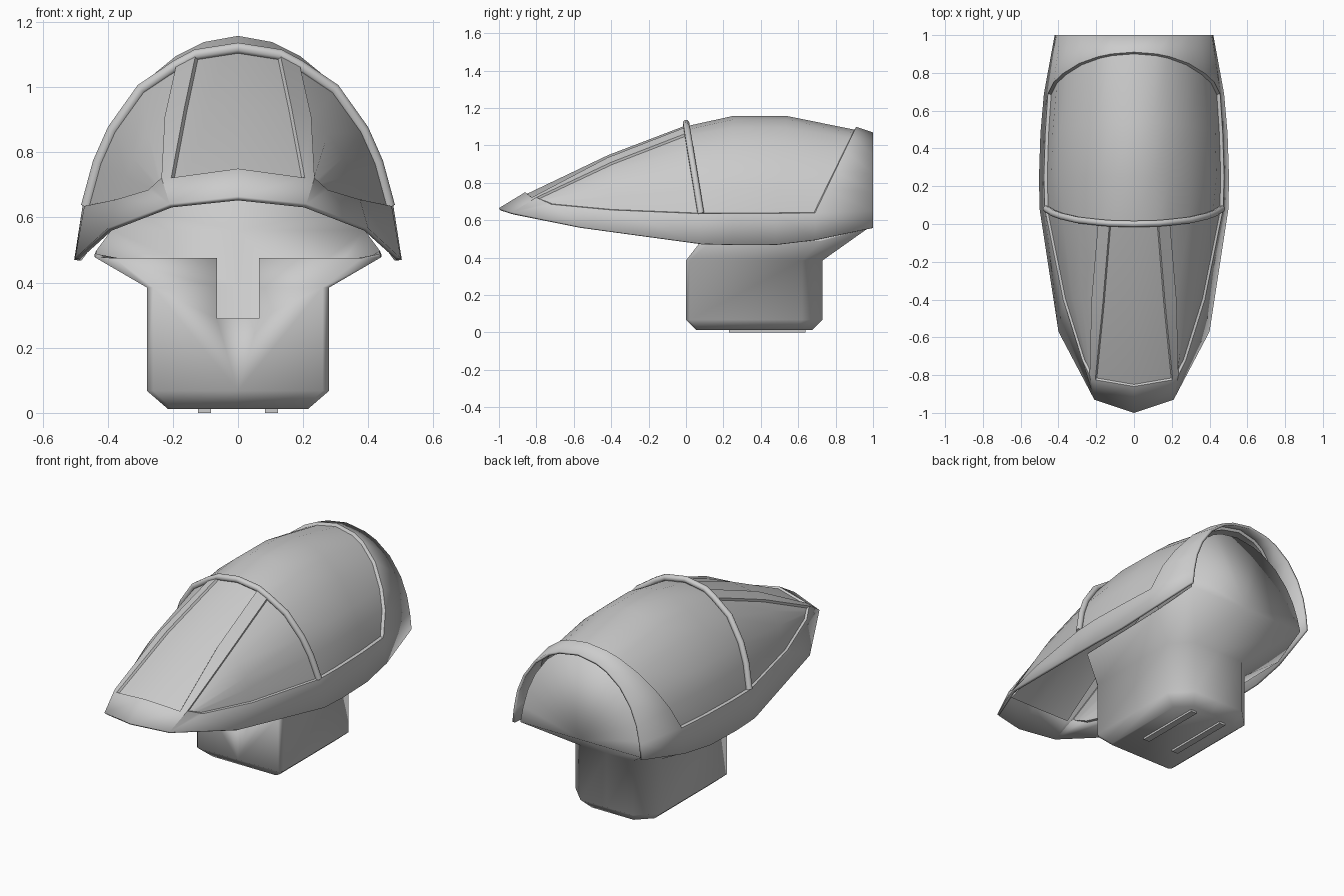
import bpy, bmesh
from mathutils import Vector

if "Cube" in bpy.data.objects:
    bpy.data.objects.remove(bpy.data.objects["Cube"])


def finish(name, bm, angle=0.6, thick=0.0):
    me = bpy.data.meshes.new(name)
    bm.to_mesh(me)
    bm.free()
    ob = bpy.data.objects.new(name, me)
    bpy.context.collection.objects.link(ob)
    bpy.ops.object.select_all(action='DESELECT')
    ob.select_set(True)
    bpy.context.view_layer.objects.active = ob
    bpy.ops.object.shade_smooth_by_angle(angle=angle)
    if thick:
        m = ob.modifiers.new("thickness", 'SOLIDIFY')
        m.thickness, m.offset = thick, -1
    return ob


def mirrored(half):
    return [(-x, y, z) for x, y, z in half[:0:-1]] + list(half)


def box(name, x0, x1, y0, y1, z0, z1):
    bm = bmesh.new()
    bmesh.ops.create_cube(bm, size=1)
    for v in bm.verts:
        v.co = Vector(((x0 + x1) / 2 + v.co.x * (x1 - x0),
                       (y0 + y1) / 2 + v.co.y * (y1 - y0),
                       (z0 + z1) / 2 + v.co.z * (z1 - z0)))
    return finish(name, bm)


def tube(name, pts, r):
    cu = bpy.data.curves.new(name, 'CURVE')
    cu.dimensions, cu.bevel_depth, cu.bevel_resolution = '3D', r, 2
    cu.use_fill_caps = True
    sp = cu.splines.new('POLY')
    sp.points.add(len(pts) - 1)
    for p, co in zip(sp.points, pts):
        p.co = (*co, 1)
    ob = bpy.data.objects.new(name, cu)
    bpy.context.collection.objects.link(ob)


def section(xz, y_top, y_sill):
    # cross-section whose y slides linearly from the crown to the sill
    zt, zs = xz[0][1], xz[6][1]
    return [(x, y_top + (y_sill - y_top) * min(1, (zt - z) / (zt - zs)), z) for x, z in xz]


# Half sections: crown, post inner, post outer, three side points, sill, lower edge
edge = (.21, -.93, .642)
nose = [(0, -1, .665)] + [edge] * 7
p2, s = Vector((.235, -.80, .722)), Vector((.275, -.72, .685))
base = [(0, -.86, .75), (.205, -.825, .722)] + [tuple(p2.lerp(s, k / 4)) for k in range(5)] + [edge]
mid = [(0, -.42, .96), (.165, -.42, .935), (.225, -.40, .91), (.285, -.40, .865),
       (.335, -.40, .79), (.355, -.40, .73), (.375, -.40, .655), (.40, -.57, .567)]
bow = section([(0, 1.12), (.13, 1.10), (.19, 1.068), (.3, .995), (.39, .87),
               (.435, .77), (.472, .635), (.50, .475)], 0, .08)
body = [(0, 1.175), (.11, 1.155), (.2, 1.11), (.31, 1.02), (.41, .877),
        (.453, .773), (.477, .637), (.503, .47)]
front_body = section(body, .25, .25)
back_body = section([(x * .985, z) for x, z in body], .54, .48)
rear = section([(0, 1.10), (.12, 1.08), (.19, 1.05), (.29, .975), (.375, .865),
                (.425, .768), (.456, .64), (.477, .495)], .91, .69)
tail = section([(0, 1.07), (.12, 1.05), (.19, 1.02), (.28, .95), (.35, .85),
                (.39, .75), (.41, .65), (.42, .56)], 1, 1)
rows = [mirrored(r) for r in (nose, base, mid, bow, front_body, back_body, rear, tail)]

# Canopy shell with recessed window panes
bm = bmesh.new()
grid = [[bm.verts.new(p) for p in r] for r in rows]
cell = {}
for r in range(len(grid) - 1):
    for c in range(14):
        cell[r, c] = bm.faces.new((grid[r][c], grid[r][c + 1], grid[r + 1][c + 1], grid[r + 1][c]))
bm.normal_update()
panes = [(range(1, 3), range(6, 8), .012), (range(1, 3), range(1, 5), .012),
         (range(1, 3), range(9, 13), .012), (range(3, 6), range(1, 13), .017)]
for rr, cc, deep in panes:
    bmesh.ops.inset_region(bm, faces=[cell[r, c] for r in rr for c in cc],
                           thickness=.006, depth=-deep, use_even_offset=True, use_boundary=True)
bmesh.ops.remove_doubles(bm, verts=bm.verts[:], dist=1e-5)
bmesh.ops.dissolve_degenerate(bm, edges=bm.edges[:], dist=1e-5)
finish("canopy_shell", bm, .65, .015)

# Raised hoop between windshield and canopy
tube("bow_frame", [(x * .985, y, z) for x, y, z in mirrored(bow[:7])], .018)

# Lower tub, flaring outward to the shell at its open top


def ring(hx, y0, y1, z, cf, cr):
    return [(0, y0, z), (hx - cf, y0, z), (hx, y0 + cf, z), (hx, y1 - cr, z), (hx - cr, y1, z), (0, y1, z)]


rim = [(0, .07, .475), (.38, .07, .475), (.44, .12, .478), (.44, .72, .488), (.39, .97, .555), (0, .97, .555)]
levels = [ring(.215, .055, .675, .012, .015, .08), ring(.28, 0, .73, .068, .02, .11),
          ring(.28, 0, .73, .385, .02, .11), rim]
bm = bmesh.new()
loops = [[bm.verts.new(p) for p in h + [(-x, y, z) for x, y, z in h[-2:0:-1]]] for h in levels]
n = len(loops[0])
for a, b in zip(loops, loops[1:]):
    for i in range(n):
        j = (i + 1) % n
        bm.faces.new((a[i], a[j], b[j], b[i]))
bm.faces.new(loops[0][::-1])

# Rear bulkhead rising from the tub rim, leaning forward toward the crown
top = loops[-1]
arch = [top[6]]
for x, y, z in mirrored(tail[:7]):
    h = (z - .56) / .51
    arch.append(bm.verts.new((x * .93, .97 - .08 * h, .555 + (z - .56) * .965)))
arch.append(top[4])
for a, b in zip(arch, arch[1:]):
    bm.faces.new((top[5], a, b))
tub = finish("cockpit_tub", bm, 1.25, .012)

# Slot in the tub front
cutter = box("slot_cutter", -.065, .065, -.1, .12, .29, .6)
cutter.hide_render = True
cutter.hide_viewport = True
cut = tub.modifiers.new("slot", 'BOOLEAN')
cut.operation, cut.object, cut.solver = 'DIFFERENCE', cutter, 'EXACT'

# Two skids under the tub
for x, side in ((.103, "right"), (-.103, "left")):
    box("bottom_rail_" + side, x - .02, x + .02, .23, .64, 0, .03)
